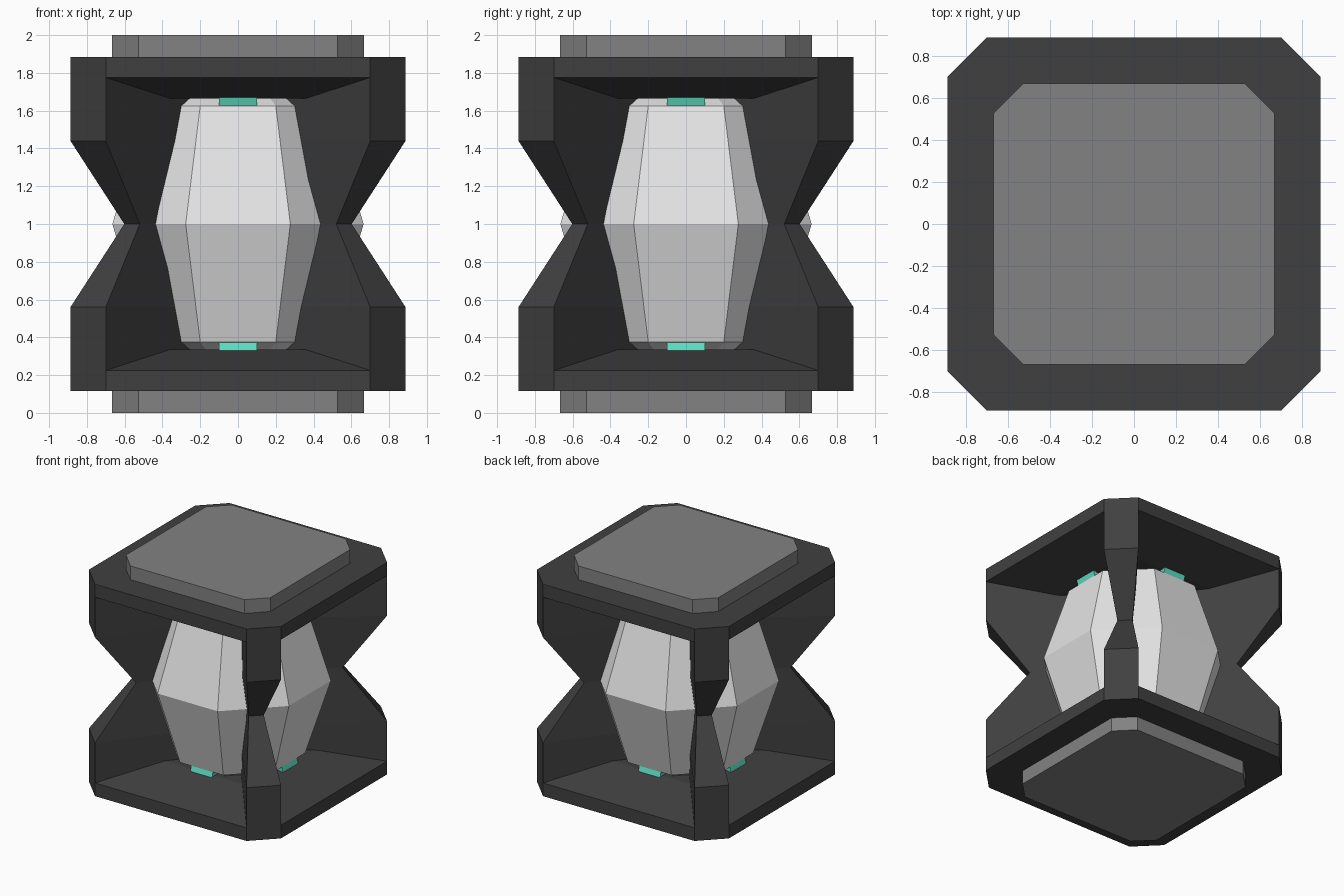
import bpy, bmesh
from mathutils import Matrix

if "Cube" in bpy.data.objects:
    bpy.data.objects.remove(bpy.data.objects["Cube"])


def material(name, rgb):
    m = bpy.data.materials.new(name)
    m.diffuse_color = (*rgb, 1)
    m.use_nodes = True
    m.node_tree.nodes["Principled BSDF"].inputs["Base Color"].default_value = m.diffuse_color
    return m


DARK = material("dark frame grey", (0.051, 0.051, 0.051))
GREY = material("mid grey", (0.225, 0.225, 0.225))
LIGHT = material("light shell grey", (0.78, 0.78, 0.78))
TEAL = material("teal light", (0.112, 0.73, 0.54))


def octagon(h, c):
    """Square of half width h whose flat sides run from -c to c."""
    return [(h, -c), (h, c), (c, h), (-c, h), (-h, c), (-h, -c), (-c, -h), (c, -h)]


def loft(bm, sections, turn=0):
    """Closed solid through (z, outline) sections, turned in quarter steps."""
    rot = Matrix.Rotation(turn * 1.5707963, 4, 'Z')
    rings = []
    for z, pts in sections:
        ring = [bm.verts.new((x, y, z)) for x, y in pts]
        bmesh.ops.transform(bm, matrix=rot, verts=ring)
        rings.append(ring)
    n = len(rings[0])
    for a, b in zip(rings, rings[1:]):
        for i in range(n):
            j = (i + 1) % n
            bm.faces.new((a[i], a[j], b[j], b[i]))
    bm.faces.new(rings[0][::-1])
    bm.faces.new(rings[-1])


def flip(sections):
    """Mirror sections about the mid height z = 1."""
    return [(2 - z, pts) for z, pts in reversed(sections)]


def finish(name, bm, mat):
    bmesh.ops.recalc_face_normals(bm, faces=bm.faces)
    me = bpy.data.meshes.new(name)
    bm.to_mesh(me)
    bm.free()
    me.materials.append(mat)
    bpy.context.collection.objects.link(bpy.data.objects.new(name, me))


# End plates
plate = [(0.0, octagon(0.667, 0.527)), (0.115, octagon(0.667, 0.527))]
for name, secs in (("bottom_plate", plate), ("top_plate", flip(plate))):
    bm = bmesh.new()
    loft(bm, secs)
    finish(name, bm, GREY)

# Frame: two sloped slabs joined by four waisted corner posts
slab = [(0.115, octagon(0.887, 0.70)), (0.225, octagon(0.887, 0.70)),
        (0.335, octagon(0.456, 0.36))]


def wedge(h, c):
    return [(0, 0), (h, c), (c, h)]


lower_post = [(0.225, wedge(0.887, 0.70)), (0.56, wedge(0.887, 0.70))]
post = lower_post + [(1.0, wedge(0.602, 0.52))] + flip(lower_post)
bm = bmesh.new()
loft(bm, slab)
loft(bm, flip(slab))
for k in range(4):
    loft(bm, post, k)
finish("frame", bm, DARK)

# Barrel-shaped core
half = [(0.335, octagon(0.41, 0.17)), (0.375, octagon(0.48, 0.20))]
bm = bmesh.new()
loft(bm, half + [(1.0, octagon(0.665, 0.277))] + flip(half))
finish("core", bm, LIGHT)


# Teal lights at the foot and head of each core face
def bar(front):
    return [(-0.1, -front), (0.1, -front), (0.1, -0.40), (-0.1, -0.40)]


light = [(0.33, bar(0.487)), (0.373, bar(0.474))]
for name, secs in (("lower_lights", light), ("upper_lights", flip(light))):
    bm = bmesh.new()
    for k in range(4):
        loft(bm, secs, k)
    finish(name, bm, TEAL)
